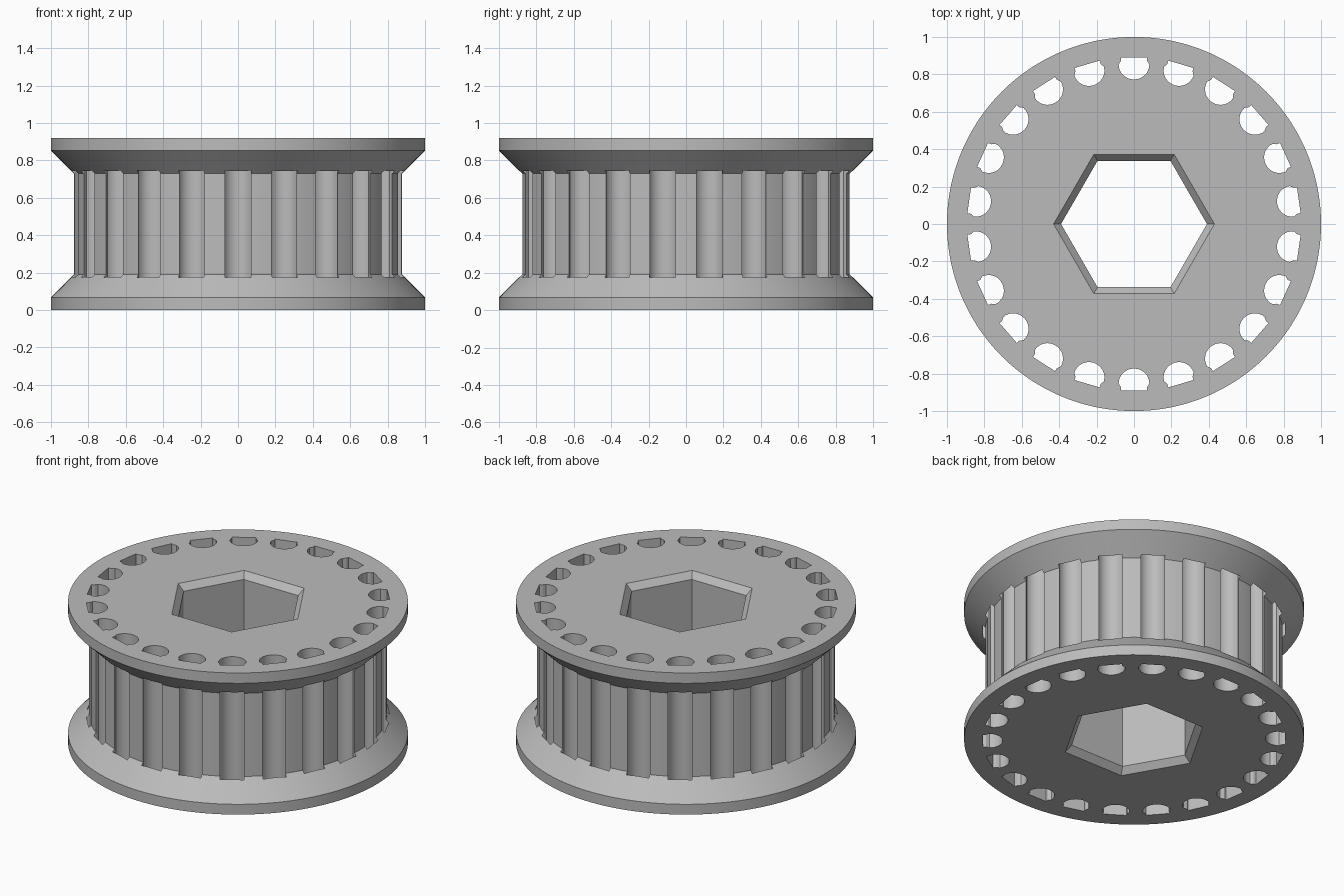
import bpy, bmesh
from math import sin, cos, pi, radians

cube = bpy.data.objects.get("Cube")
if cube:
    bpy.data.objects.remove(cube, do_unlink=True)

HEIGHT, RIM, LAND_R, TEETH = 0.92, 0.067, 0.877, 22

grey = bpy.data.materials.new("light_grey")
grey.use_nodes = True
grey.diffuse_color = (0.5, 0.5, 0.5, 1)
grey.node_tree.nodes["Principled BSDF"].inputs["Base Color"].default_value = (0.5, 0.5, 0.5, 1)


def loft(bm, rings):
    """Join equal-length rings of points into a capped solid."""
    loops = [[bm.verts.new(p) for p in ring] for ring in rings]
    n = len(loops[0])
    for low, high in zip(loops, loops[1:]):
        for i in range(n):
            j = (i + 1) % n
            bm.faces.new((low[i], low[j], high[j], high[i]))
    bm.faces.new(loops[0][::-1])
    bm.faces.new(loops[-1])


def circle(r, z, n):
    return [(r * cos(2 * pi * i / n), r * sin(2 * pi * i / n), z) for i in range(n)]


def finish(bm, name):
    bmesh.ops.recalc_face_normals(bm, faces=bm.faces)
    mesh = bpy.data.meshes.new(name)
    bm.to_mesh(mesh)
    bm.free()
    mesh.materials.append(grey)
    obj = bpy.data.objects.new(name, mesh)
    bpy.context.collection.objects.link(obj)
    return obj


# Pulley body: drum between two flanges with 45 degree inner slopes
slope = RIM + 1 - LAND_R
profile = [(1, 0), (1, RIM), (LAND_R, slope),
           (LAND_R, HEIGHT - slope), (1, HEIGHT - RIM), (1, HEIGHT)]
bm = bmesh.new()
loft(bm, [circle(r, z, 176) for r, z in profile])
pulley = finish(bm, "toothed_pulley")

# Belt grooves running through drum and flanges
half = [(0.07, 0.89), (0.07, 0.872)]
arc = [(0.082 * cos(a), 0.853 - 0.08 * sin(a)) for a in (pi * k / 16 for k in range(17))]
section = half + arc + [(-x, y) for x, y in reversed(half)]
bm = bmesh.new()
for t in range(TEETH):
    a = 2 * pi * t / TEETH
    flat = [(x * cos(a) - y * sin(a), x * sin(a) + y * cos(a)) for x, y in section]
    loft(bm, [[(x, y, z) for x, y in flat] for z in (-0.1, HEIGHT + 0.1)])

# Hexagonal bore, chamfered at both ends
bore = [(0.47, -0.04), (0.39, 0.04), (0.39, HEIGHT - 0.04), (0.47, HEIGHT + 0.04)]
loft(bm, [circle(r, z, 6) for r, z in bore])
cutter = finish(bm, "groove_and_bore_cutter")
cutter.hide_render = True

# Cut the body and discard the cutter
cut = pulley.modifiers.new("cut", "BOOLEAN")
cut.operation, cut.solver, cut.object = "DIFFERENCE", "EXACT", cutter
bpy.ops.object.select_all(action="DESELECT")
pulley.select_set(True)
bpy.context.view_layer.objects.active = pulley
bpy.ops.object.modifier_apply(modifier=cut.name)
bpy.data.objects.remove(cutter, do_unlink=True)
bpy.ops.object.shade_smooth_by_angle(angle=radians(25))
